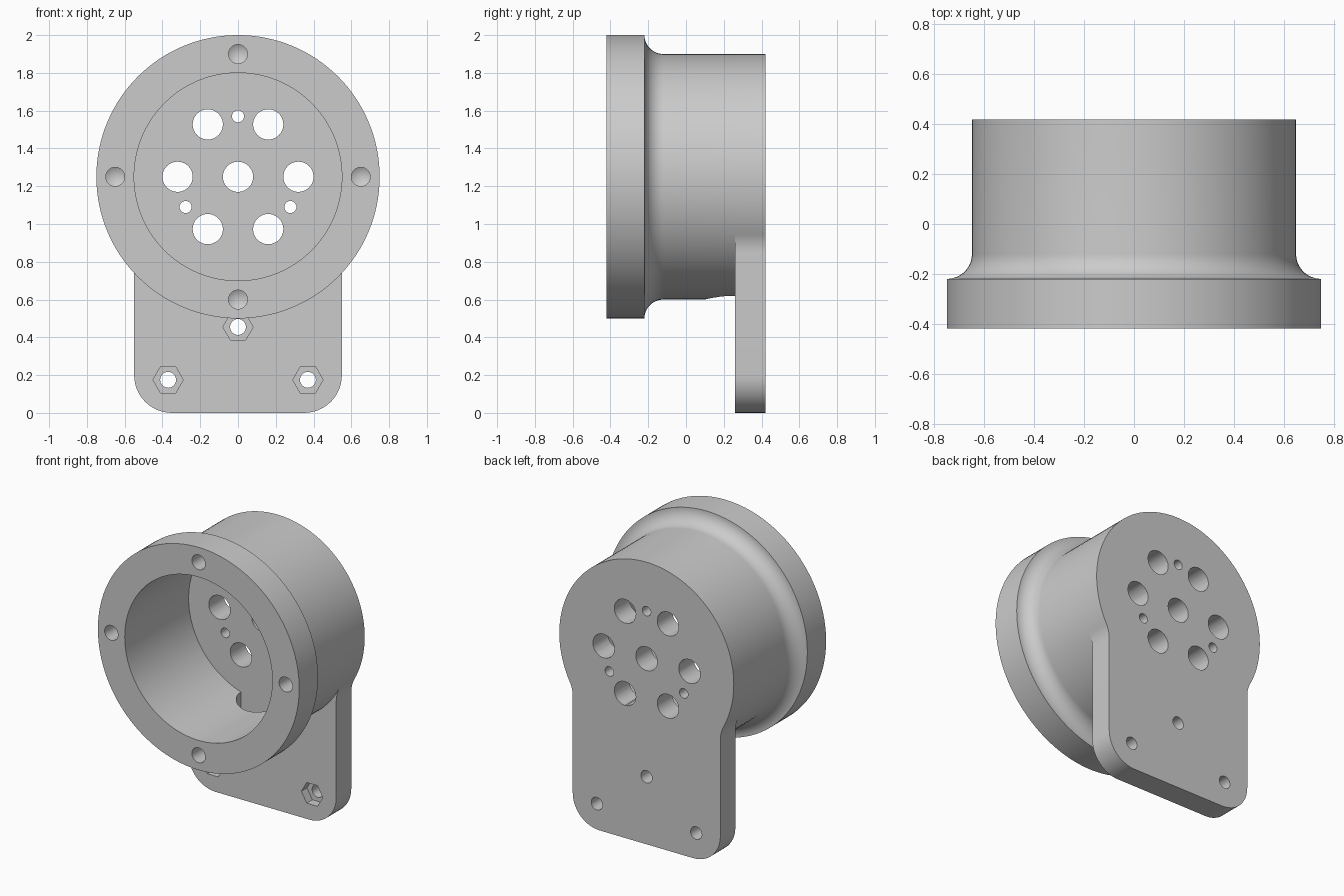
import bpy
import bmesh
from math import sin, cos, pi, sqrt, radians
from mathutils import Vector

if "Cube" in bpy.data.objects:
    bpy.data.objects.remove(bpy.data.objects["Cube"], do_unlink=True)

FRONT, BACK, FLOOR = -0.42, 0.42, 0.26
AXIS_Z = 1.25
BODY_R = 0.65

grey = bpy.data.materials.new("plain_grey")
grey.use_nodes = True
grey.diffuse_color = (0.6, 0.6, 0.6, 1)
grey.node_tree.nodes["Principled BSDF"].inputs["Base Color"].default_value = (0.6, 0.6, 0.6, 1)


def make_object(name, bm):
    bmesh.ops.recalc_face_normals(bm, faces=bm.faces)
    mesh = bpy.data.meshes.new(name)
    bm.to_mesh(mesh)
    bm.free()
    mesh.materials.append(grey)
    obj = bpy.data.objects.new(name, mesh)
    bpy.context.collection.objects.link(obj)
    return obj


def arc(cx, cy, r, start, end, steps):
    angles = [radians(start + (end - start) * i / steps) for i in range(steps + 1)]
    return [(cx + r * cos(a), cy + r * sin(a)) for a in angles]


def extrude(name, points, direction):
    """Solid made by sweeping a closed outline along a direction."""
    bm = bmesh.new()
    face = bm.faces.new([bm.verts.new(p) for p in points])
    result = bmesh.ops.extrude_face_region(bm, geom=[face], use_keep_orig=True)
    moved = [v for v in result["geom"] if isinstance(v, bmesh.types.BMVert)]
    bmesh.ops.translate(bm, verts=moved, vec=direction)
    return make_object(name, bm)


def revolve(name, profile, x, z, steps):
    """Solid turned from (radius, y) points about an axis along y."""
    bm = bmesh.new()
    verts = [bm.verts.new((x + r, y, z)) for r, y in profile]
    edges = [bm.edges.new(pair) for pair in zip(verts, verts[1:])]
    bmesh.ops.spin(bm, geom=verts + edges, cent=(x, 0, z), axis=(0, 1, 0),
                   angle=2 * pi, steps=steps)
    bmesh.ops.remove_doubles(bm, verts=bm.verts, dist=1e-5)
    return make_object(name, bm)


def combine(target, other, operation):
    mod = target.modifiers.new(operation.lower(), "BOOLEAN")
    mod.operation, mod.solver, mod.object = operation, "EXACT", other
    bpy.context.view_layer.objects.active = target
    bpy.ops.object.modifier_apply(modifier=mod.name)
    bpy.data.objects.remove(other, do_unlink=True)


def drill(x, z, r, start, end, steps=40, tip=0):
    """Cut a round hole along y, with an optional conical tip."""
    cutter = revolve("drill", [(0, start), (r, start), (r, end), (0, end + tip)], x, z, steps)
    combine(housing, cutter, "DIFFERENCE")


# Cup with flange, concave fillet and hollow front
fillet = arc(0.75, -0.12, 0.1, 270, 180, 14)
housing = revolve("motor_housing", [(0, FLOOR), (0.55, FLOOR), (0.55, FRONT), (0.75, FRONT)]
                  + fillet + [(BODY_R, BACK), (0, BACK)], 0, AXIS_Z, 128)

# Mounting plate, blended into the cup by concave side fillets
blend = 0.2
half = 0.55
drop = sqrt((BODY_R + blend) ** 2 - (half + blend) ** 2)
side = arc(half - 0.2, 0.2, 0.2, -90, 0, 12)
turn = math_angle = 180 - Vector((half + blend, drop)).angle_signed(Vector((1, 0))) * 180 / pi
side += arc(half + blend, AXIS_Z - drop, blend, 180, turn, 10)
tangent = Vector((half + blend, -drop)).normalized() * 0.6
side.append((tangent.x, AXIS_Z + tangent.y))
# Top edge stays inside the cup wall
low = Vector((1, 0)).angle_signed(Vector((tangent.x, tangent.y))) * 180 / pi
span = abs(low)
top = arc(0, AXIS_Z, 0.6, -span, span - 180, 40)[1:-1]
outline = side + top + [(-x, z) for x, z in reversed(side)]
plate = extrude("mounting_plate", [(x, FLOOR, z) for x, z in outline], (0, BACK - FLOOR, 0))
combine(housing, plate, "UNION")

# Half-round cable opening in the underside of the cup
slot = [(x, y, 0.52) for x, y in arc(0, FLOOR, 0.16, 180, 360, 32)]
combine(housing, extrude("cable_slot", slot, (0, 0, 0.43)), "DIFFERENCE")

# Large holes and small screw holes in the cup floor
drill(0, AXIS_Z, 0.08, 0.2, 0.5)
for i in range(6):
    a = radians(60 * i)
    drill(0.32 * cos(a), AXIS_Z + 0.32 * sin(a), 0.08, 0.2, 0.5)
for i in range(3):
    a = radians(90 + 120 * i)
    drill(0.32 * cos(a), AXIS_Z + 0.32 * sin(a), 0.032, 0.2, 0.5, 28)

# Blind holes with conical ends in the flange
for i in range(4):
    a = pi / 2 * i
    drill(0.65 * cos(a), AXIS_Z + 0.65 * sin(a), 0.05, FRONT - 0.1, FRONT + 0.16, 32, 0.03)

# Bolt holes with hexagonal nut pockets in the plate
for x, z in ((-0.37, 0.175), (0.37, 0.175), (0, 0.455)):
    drill(x, z, 0.042, 0.2, 0.5, 32)
    hexagon = [(px, 0.2, pz) for px, pz in arc(x, z, 0.08, 0, 300, 5)]
    combine(housing, extrude("nut_pocket", hexagon, (0, 0.12, 0)), "DIFFERENCE")

# Smooth curved walls, crisp rims
bpy.ops.object.select_all(action="DESELECT")
housing.select_set(True)
bpy.context.view_layer.objects.active = housing
bpy.ops.object.shade_smooth_by_angle(angle=radians(30))
